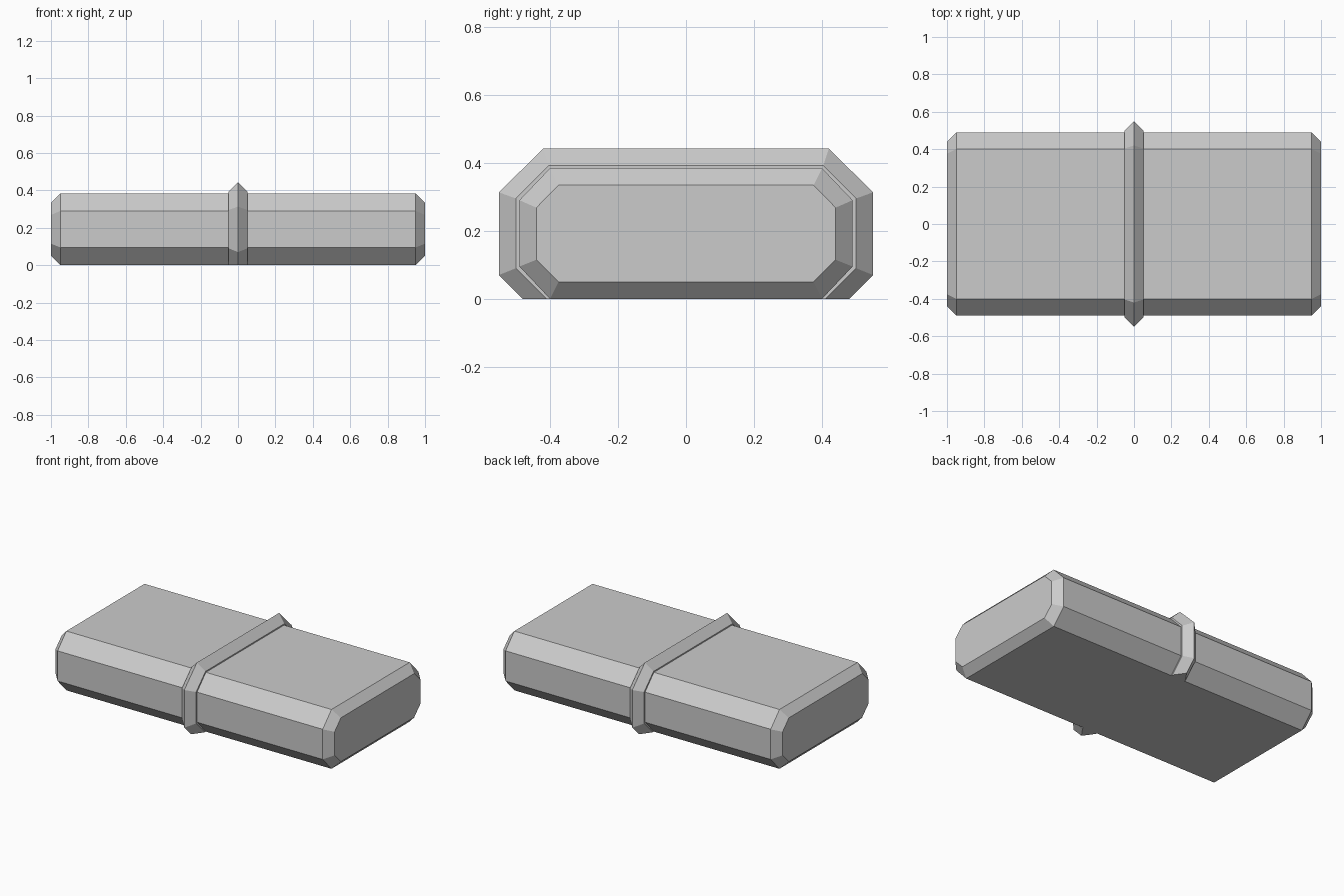
import bpy

cube = bpy.data.objects.get("Cube")
if cube:
    bpy.data.objects.remove(cube, do_unlink=True)

grey = bpy.data.materials.new("light_grey")
grey.use_nodes = True
colour = (0.6, 0.6, 0.6, 1)
grey.diffuse_color = colour
grey.node_tree.nodes["Principled BSDF"].inputs["Base Color"].default_value = colour


def section(x, flat, side, bottom, low, high, top, foot=None):
    """Octagonal outline across x, from right foot over the top to left foot."""
    foot = flat if foot is None else foot
    half = [(foot, bottom), (side, low), (side, high), (flat, top)]
    return [(x, y, z) for y, z in half] + [(x, -y, z) for y, z in reversed(half)]


def loft(name, sections, closed):
    """Join outlines with quads; closed outlines also get end caps."""
    n = len(sections[0])
    verts = [v for s in sections for v in s]
    faces = []
    for k in range(len(sections) - 1):
        for i in range(n if closed else n - 1):
            j = (i + 1) % n
            faces.append((k * n + i, k * n + j, (k + 1) * n + j, (k + 1) * n + i))
    if closed:
        faces.append(tuple(reversed(range(n))))
        faces.append(tuple(range(len(verts) - n, len(verts))))
    else:
        # Flat feet where the open band meets the ground
        faces.append(tuple(k * n for k in range(len(sections))))
        faces.append(tuple(k * n + n - 1 for k in reversed(range(len(sections)))))
    mesh = bpy.data.meshes.new(name)
    mesh.from_pydata(verts, [], faces)
    mesh.materials.append(grey)
    obj = bpy.data.objects.new(name, mesh)
    bpy.context.collection.objects.link(obj)
    # Consistent outward normals
    bpy.context.view_layer.objects.active = obj
    obj.select_set(True)
    bpy.ops.object.mode_set(mode='EDIT')
    bpy.ops.mesh.select_all(action='SELECT')
    bpy.ops.mesh.normals_make_consistent(inside=False)
    bpy.ops.object.mode_set(mode='OBJECT')
    obj.select_set(False)
    return obj


# Long body with chamfered edges and bevelled ends
def end(x):
    return section(x, 0.375, 0.44, 0.05, 0.115, 0.268, 0.334)


def trunk(x):
    return section(x, 0.40, 0.49, 0, 0.095, 0.29, 0.384)


loft("body", [end(-1), trunk(-0.95), trunk(0.95), end(1)], True)


# Raised band around the middle, ridged at its centre
def rim(x):
    return section(x, 0.404, 0.50, 0, 0.09, 0.295, 0.392, foot=0.41)


ridge = section(0, 0.42, 0.55, 0, 0.07, 0.313, 0.442, foot=0.48)
loft("centre_band", [trunk(-0.05), rim(-0.05), ridge, rim(0.05), trunk(0.05)], False)
